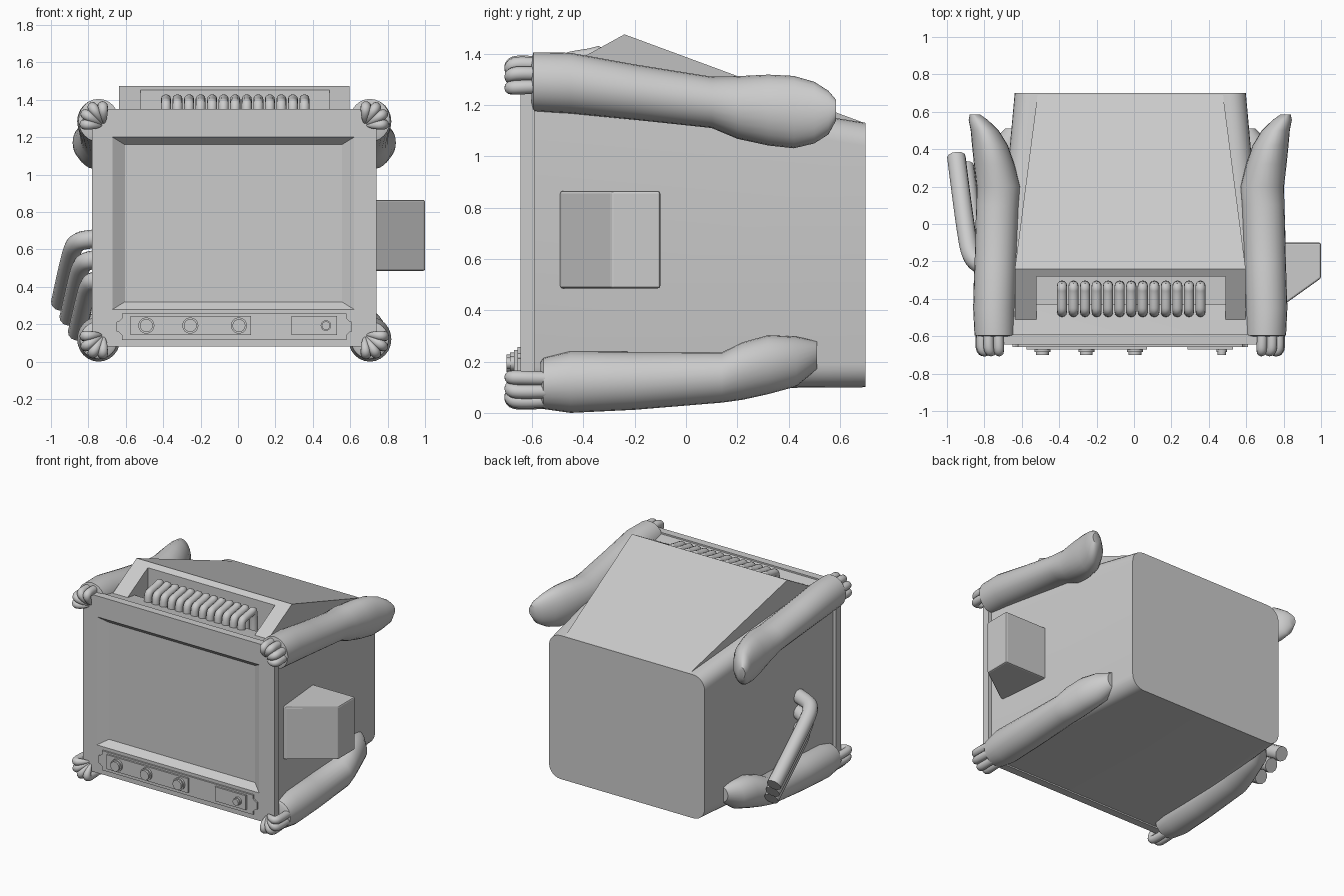
import bpy, bmesh, math
from math import sin, cos, pi

if "Cube" in bpy.data.objects:
    bpy.data.objects.remove(bpy.data.objects["Cube"])

CX = -0.02  # centre line of the cabinet


def loft(name, rings, smooth=None, bevel=0):
    """Skin a list of equal-length point rings and cap both ends."""
    bm = bmesh.new()
    vs = [[bm.verts.new(p) for p in r] for r in rings]
    n = len(vs[0])
    for a, b in zip(vs, vs[1:]):
        for i in range(n):
            j = (i + 1) % n
            bm.faces.new((a[i], a[j], b[j], b[i]))
    bm.faces.new(vs[0])
    bm.faces.new(vs[-1])
    bmesh.ops.recalc_face_normals(bm, faces=bm.faces[:])
    me = bpy.data.meshes.new(name)
    bm.to_mesh(me)
    bm.free()
    ob = bpy.data.objects.new(name, me)
    bpy.context.collection.objects.link(ob)
    if bevel:
        m = ob.modifiers.new("bevel", 'BEVEL')
        m.width = bevel
        m.segments = 2
    if smooth:
        select(ob)
        bpy.ops.object.shade_smooth_by_angle(angle=math.radians(smooth))
    return ob


def select(ob):
    bpy.ops.object.select_all(action='DESELECT')
    bpy.context.view_layer.objects.active = ob
    ob.select_set(True)


def rect(x0, x1, z0, z1, y, r=0, seg=6):
    """Rectangle ring in the XZ plane, optionally with rounded corners."""
    if not r:
        return [(x0, y, z0), (x1, y, z0), (x1, y, z1), (x0, y, z1)]
    out = []
    for k, (cx, cz) in enumerate([(x1 - r, z1 - r), (x0 + r, z1 - r),
                                  (x0 + r, z0 + r), (x1 - r, z0 + r)]):
        for i in range(seg + 1):
            a = (k + i / seg) * pi / 2
            out.append((cx + r * cos(a), y, cz + r * sin(a)))
    return out


def oval(x, y, z, rx, rz, n=24):
    return [(x + rx * cos(2 * pi * i / n), y, z + rz * sin(2 * pi * i / n)) for i in range(n)]


def box(name, x0, x1, y0, y1, z0, z1):
    return loft(name, [rect(x0, x1, z0, z1, y0), rect(x0, x1, z0, z1, y1)])


def tube(name, pts, radius, taper=None, kind='NURBS'):
    """Round tube along a path, turned into a mesh."""
    cu = bpy.data.curves.new(name, 'CURVE')
    cu.dimensions = '3D'
    cu.bevel_depth = radius
    cu.bevel_resolution = 4
    cu.use_fill_caps = True
    sp = cu.splines.new(kind)
    sp.points.add(len(pts) - 1)
    for i, p in enumerate(pts):
        sp.points[i].co = (*p, 1)
        sp.points[i].radius = taper[i] if taper else 1
    if kind == 'NURBS':
        sp.order_u = 3
        sp.use_endpoint_u = True
        sp.resolution_u = 5
    ob = bpy.data.objects.new(name, cu)
    bpy.context.collection.objects.link(ob)
    select(ob)
    bpy.ops.object.convert(target='MESH')
    bpy.ops.object.shade_smooth_by_angle(angle=math.radians(40))
    return bpy.context.object


def cut(ob, y0, y1, z0):
    """Cut the vent opening out of a part."""
    c = box("vent_cutter", -0.52, 0.49, y0, y1, z0, 1.7)
    c.hide_render = True
    m = ob.modifiers.new("vent", 'BOOLEAN')
    m.operation = 'DIFFERENCE'
    m.solver = 'EXACT'
    m.object = c
    select(ob)
    bpy.ops.object.modifier_apply(modifier="vent")
    bpy.data.objects.remove(c)


# Cabinet tapering towards the back
body = loft("cabinet_body", [rect(CX - 0.735, CX + 0.735, 0.09, 1.34, -0.595, 0.09),
                             rect(CX - 0.618, CX + 0.618, 0.10, 1.13, 0.70, 0.09)], 30)
cut(body, -0.43, -0.28, 1.22)

# Front bezel with recessed screen
loft("screen_bezel", [rect(-0.78, 0.74, 0.08, 1.35, -0.59),
                      rect(-0.78, 0.74, 0.08, 1.35, -0.645),
                      rect(-0.67, 0.62, 0.28, 1.20, -0.645),
                      rect(-0.605, 0.555, 0.32, 1.16, -0.60)])

# Wedge-shaped hood on top, narrowing to the back
hood = loft("top_hood", [[(CX + s * a, y, z) for a, y, z in
                          [(0.617, -0.24, 1.475), (0.617, -0.585, 1.285),
                           (0.617, -0.50, 1.20), (0.48, 0.69, 1.0), (0.495, 0.70, 1.128)]]
                         for s in (-1, 1)])
cut(hood, -0.70, -0.28, 1.1)

# Row of curved ribs in the vent
for i in range(13):
    x = -0.385 + i * 0.0617
    tube("vent_rib", [(x, -0.33, 1.24), (x, -0.325, 1.41), (x, -0.36, 1.395),
                      (x, -0.43, 1.385), (x, -0.475, 1.375), (x, -0.47, 1.28)], 0.027)

# Control plate with stepped ends, sub-panels and knobs
quad = [(0.60, 0.07), (0.60, 0.045), (0.615, 0.03), (0.63, 0.025)]
side = quad + [(a, -b) for a, b in reversed(quad)]
outline = side + [(-a, b) for a, b in reversed(side)]
loft("control_plate", [[(CX + a, y, 0.187 + b) for a, b in outline] for y in (-0.64, -0.657)])
box("left_panel", -0.575, 0.07, -0.67, -0.65, 0.142, 0.245)
box("right_panel", 0.285, 0.53, -0.67, -0.65, 0.142, 0.245)
for x, r in [(-0.49, 0.043), (-0.255, 0.043), (0.005, 0.043), (0.47, 0.028)]:
    loft("knob", [oval(x, y, 0.193, r * k, r * k) for y, k in
                  [(-0.665, 1), (-0.685, 1), (-0.685, 0.8), (-0.70, 0.8)]], 30)

# Angled box on the right side
plan = [(0.66, -0.10), (1.0, -0.10), (1.0, -0.29), (0.72, -0.49), (0.66, -0.49)]
loft("side_box", [[(x, y, z) for x, y in plan] for z in (0.485, 0.865)], bevel=0.01)

# Four limbs gripping the corners: offset, y, z, half width, half height
upper = [(0.725, -0.602, 1.29, 0.085, 0.09), (0.725, -0.595, 1.29, 0.108, 0.115),
         (0.728, -0.45, 1.285, 0.112, 0.118), (0.72, -0.2, 1.25, 0.112, 0.108),
         (0.71, 0.10, 1.21, 0.114, 0.10), (0.705, 0.20, 1.19, 0.117, 0.122),
         (0.728, 0.32, 1.18, 0.108, 0.138), (0.75, 0.42, 1.172, 0.096, 0.141),
         (0.778, 0.50, 1.17, 0.075, 0.12), (0.812, 0.555, 1.17, 0.052, 0.085),
         (0.83, 0.585, 1.18, 0.028, 0.04)]
lower = [(0.725, -0.566, 0.115, 0.08, 0.085), (0.725, -0.555, 0.115, 0.10, 0.10),
         (0.725, -0.45, 0.12, 0.115, 0.12), (0.722, -0.2, 0.125, 0.112, 0.113),
         (0.715, 0.14, 0.138, 0.108, 0.098), (0.70, 0.22, 0.163, 0.108, 0.112),
         (0.68, 0.32, 0.188, 0.10, 0.115), (0.655, 0.43, 0.20, 0.09, 0.097),
         (0.62, 0.51, 0.225, 0.05, 0.055)]
for side_name, s in (("left", -1), ("right", 1)):
    for level, data, up in (("upper", upper, 1), ("lower", lower, -1)):
        loft(f"{side_name}_{level}_limb",
             [oval(CX + s * a, y, z, rx, rz) for a, y, z, rx, rz in data], 40)
        # Curled fingers fanned around the corner
        a0, y0, z0 = data[1][:3]
        for k in range(4):
            t = math.radians(-15 + 40 * k)
            path = [(CX + s * (a0 + r * cos(t) - d), y, z0 + up * (r * sin(t) - d))
                    for r, y, d in [(0.072, y0 + 0.03, 0), (0.082, -0.65, 0),
                                    (0.07, -0.69, 0.005), (0.03, -0.665, 0.02),
                                    (0.012, -0.645, 0.025)]]
            tube("finger", path, 0.027, [1, 1.05, 1, 0.7, 0.2])

# Three bent pipes on the left side
for i in range(3):
    o = 0.045 * i
    z = 0.65 - 0.11 * i
    tube("side_pipe", [(-0.64, -0.27, z + 0.02), (-0.80 + o * .4, -0.23, z + 0.005),
                       (-0.865 + o * .8, -0.19, z - 0.01), (-0.895 + o * .9, -0.08, z - 0.07),
                       (-0.95 + o, 0.36 - 0.05 * i, 0.315 - 0.08 * i)],
         0.05, kind='NURBS')
